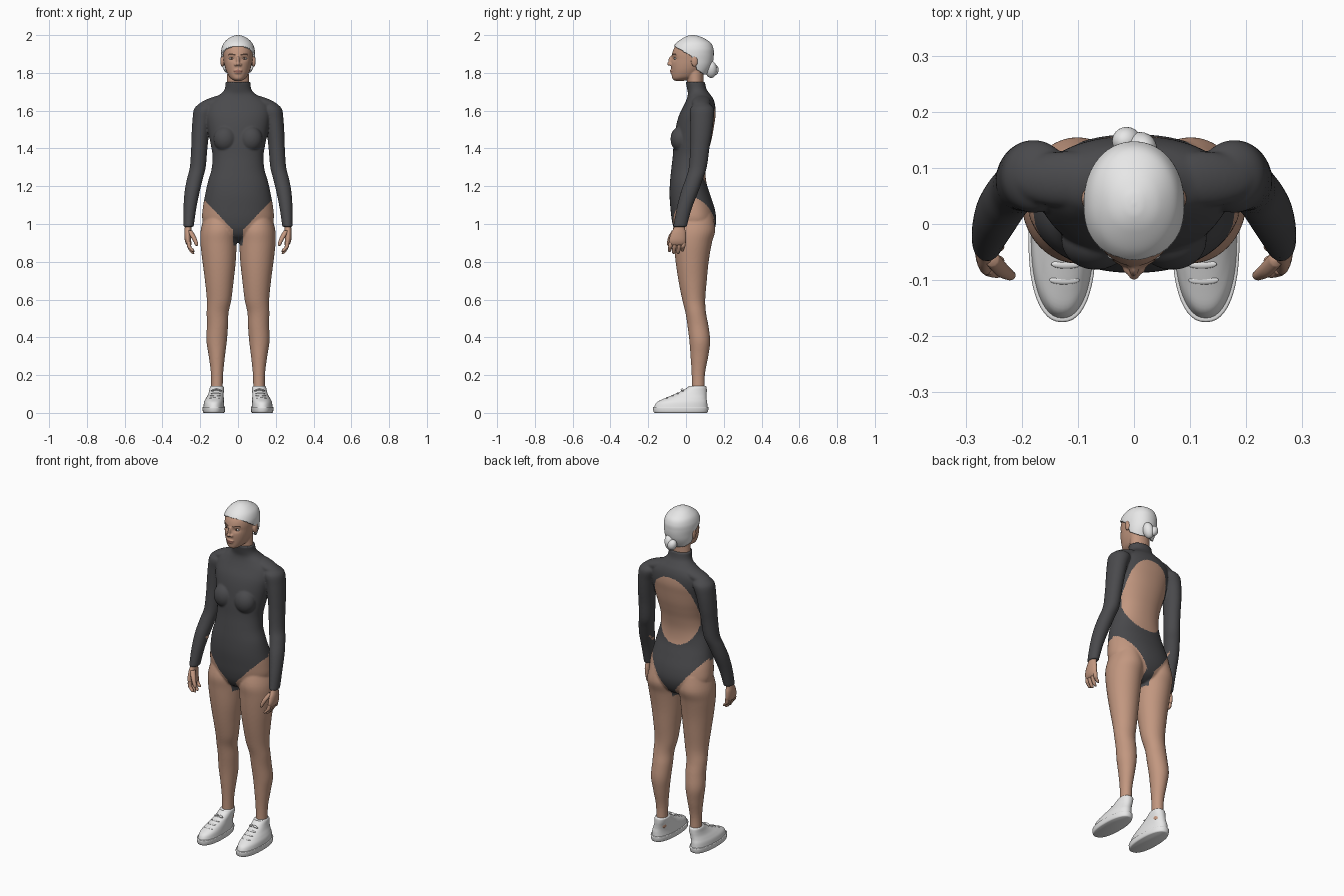
import bpy, bmesh, math
from mathutils import Matrix, Vector


def material(name, rgb):
    m = bpy.data.materials.new(name)
    m.diffuse_color = (*rgb, 1)
    return m


SKIN = material("skin", (0.54, 0.31, 0.215))
SUIT = material("dark grey fabric", (0.068, 0.068, 0.073))
WHITE = material("white", (0.8, 0.8, 0.8))
LIPS = material("lips", (0.36, 0.16, 0.12))
BROWN = material("dark brown", (0.09, 0.05, 0.035))


def spline(pts, steps):
    """Catmull-Rom interpolation of equal-length tuples."""
    out = []
    for i in range(len(pts) - 1):
        a, b, c, d = (pts[max(i - 1, 0)], pts[i], pts[i + 1], pts[min(i + 2, len(pts) - 1)])
        for s in range(steps):
            t = s / steps
            out.append([0.5 * (2 * q + (r - p) * t + (2 * p - 5 * q + 4 * r - w) * t * t
                               + (3 * q - p - 3 * r + w) * t ** 3)
                        for p, q, r, w in zip(a, b, c, d)])
    return out + [list(pts[-1])]


def loft(bm, rings, sx=1, segs=40, steps=5, power=2.0):
    """Closed body through horizontal rings (z, centre x, half width, y front, y back)."""
    loops = []
    for z, x, hw, yf, yb in spline(rings, steps):
        loop = []
        for k in range(segs):
            a = 2 * math.pi * k / segs
            c, s = math.cos(a), math.sin(a)
            c = math.copysign(abs(c) ** (2 / power), c)
            s = math.copysign(abs(s) ** (2 / power), s)
            loop.append(bm.verts.new((sx * (x + hw * c), (yf + yb) / 2 + (yb - yf) / 2 * s, z)))
        loops.append(loop)
    for p, q in zip(loops, loops[1:]):
        for k in range(segs):
            n = (k + 1) % segs
            bm.faces.new((p[k], p[n], q[n], q[k]))
    bm.faces.new(loops[0])
    bm.faces.new(loops[-1])


def ball(bm, centre, radii, tilt=0.0):
    m = (Matrix.Translation(centre) @ Matrix.Rotation(tilt, 4, 'Y')
         @ Matrix.Diagonal((*radii, 1)))
    bmesh.ops.create_uvsphere(bm, u_segments=24, v_segments=16, radius=1, matrix=m)


def finish(name, bm, mat, sharp=None):
    bmesh.ops.recalc_face_normals(bm, faces=bm.faces[:])
    me = bpy.data.meshes.new(name)
    bm.to_mesh(me)
    bm.free()
    ob = bpy.data.objects.new(name, me)
    bpy.context.collection.objects.link(ob)
    me.materials.append(mat)
    for p in me.polygons:
        p.use_smooth = True
    if sharp:
        me.set_sharp_from_angle(angle=math.radians(sharp))
    return ob


def fuse(ob, voxel, mats, rule, rounds):
    """Melt overlapping shells into one skin, then colour faces by rule."""
    r = ob.modifiers.new("fuse", 'REMESH')
    r.mode, r.voxel_size = 'VOXEL', voxel
    s = ob.modifiers.new("soften", 'SMOOTH')
    s.factor, s.iterations = 0.5, rounds
    dg = bpy.context.evaluated_depsgraph_get()
    me = bpy.data.meshes.new_from_object(ob.evaluated_get(dg))
    ob.modifiers.clear()
    ob.data = me
    me.materials.clear()
    for m in mats:
        me.materials.append(m)
    for p in me.polygons:
        p.use_smooth = True
        p.material_index = rule(p.center)


# Body: torso, bust, shoulders, arms and legs fused together
bm = bmesh.new()
loft(bm, [(.903, 0, .03, .02, .08), (.93, 0, .10, -.035, .125), (.97, 0, .16, -.062, .15),
          (1.02, 0, .188, -.075, .16), (1.08, 0, .187, -.082, .152), (1.15, 0, .175, -.087, .13),
          (1.22, 0, .16, -.085, .108), (1.29, 0, .14, -.078, .103), (1.36, 0, .135, -.07, .113),
          (1.42, 0, .144, -.066, .128), (1.47, 0, .154, -.06, .14), (1.53, 0, .165, -.05, .15),
          (1.58, 0, .172, -.035, .157), (1.63, 0, .165, -.01, .154), (1.665, 0, .13, .005, .143),
          (1.69, 0, .09, .01, .125), (1.715, 0, .07, .006, .108), (1.752, 0, .066, -.002, .1)],
     segs=64, power=2.15)
ARM = [(1.64, .165, .035, .05, .12), (1.61, .174, .058, .022, .148), (1.55, .19, .051, .022, .146),
       (1.47, .2, .046, .023, .136), (1.4, .205, .043, .022, .124), (1.3, .213, .042, .015, .11),
       (1.24, .228, .042, -.002, .09), (1.17, .243, .04, -.027, .065), (1.08, .255, .034, -.05, .03),
       (.985, .262, .027, -.068, .004)]
LEG = [(1.05, .1, .075, -.05, .14), (.97, .101, .096, -.07, .155), (.9, .103, .096, -.065, .137),
       (.8, .1, .088, -.055, .12), (.7, .099, .076, -.04, .11), (.6, .1, .065, -.02, .102),
       (.53, .108, .058, -.003, .106), (.46, .109, .056, .008, .119), (.38, .113, .054, .018, .128),
       (.3, .112, .043, .024, .118), (.2, .111, .032, .03, .1), (.08, .112, .031, .03, .1)]
for sx in (1, -1):
    loft(bm, ARM, sx)
    loft(bm, LEG, sx)
    ball(bm, (sx * .068, -.028, 1.45), (.062, .054, .068))
    ball(bm, (sx * .12, .08, 1.645), (.105, .05, .03), sx * .3)
body = finish("body", bm, SKIN)


def body_rule(c):
    x, y, z = abs(c.x), c.y, c.z
    if x > .21:                                   # sleeves
        return int(z > .985)
    if y > .05 and (x / .135) ** 2.4 + (abs(z - 1.415) / .205) ** 2.4 < 1:
        return 0                                  # open back
    if x < .025 and z > .885:                     # gusset
        return 1
    return int(z > (.94 + 1.05 * x if y < .03 else .92 + 1.25 * x))


fuse(body, .005, [SKIN, SUIT], body_rule, 6)

# Hands: palm, fingers and thumb
for sx, side in ((1, "left"), (-1, "right")):
    bm = bmesh.new()
    loft(bm, [(1.01, .262, .018, -.055, -.005), (.98, .264, .018, -.064, -.006),
              (.95, .266, .018, -.08, .0), (.915, .265, .017, -.09, .0),
              (.893, .26, .014, -.088, -.004), (.885, .257, .006, -.075, -.02)], sx, 24)
    for y, tip in ((-.08, .852), (-.058, .842), (-.034, .842), (-.012, .855)):
        loft(bm, [(.905, .261, .011, y - .011, y + .011), (.88, .258, .011, y - .014, y + .008),
                  (tip + .012, .245, .01, y - .016, y + .003),
                  (tip + .002, .238, .007, y - .014, y), (tip, .236, .002, y - .009, y - .006)], sx, 12)
    loft(bm, [(.965, .255, .013, -.075, -.045), (.935, .238, .014, -.093, -.066),
              (.905, .224, .011, -.1, -.08), (.888, .219, .008, -.099, -.084),
              (.884, .218, .002, -.093, -.09)], sx, 12)
    finish(side + "_hand", bm, SKIN)

# Head: skull, neck, ears, nose, lips
bm = bmesh.new()
loft(bm, [(1.757, 0, .015, -.055, -.015), (1.766, 0, .032, -.07, .02), (1.78, 0, .047, -.075, .06),
          (1.81, 0, .062, -.077, .09), (1.84, 0, .071, -.079, .12), (1.87, 0, .076, -.077, .134),
          (1.9, 0, .079, -.074, .137), (1.93, 0, .077, -.064, .134), (1.96, 0, .064, -.042, .118),
          (1.983, 0, .037, -.008, .08), (1.99, 0, .01, .02, .05)], power=2.1)
loft(bm, [(1.7, 0, .06, .01, .095), (1.76, 0, .058, .006, .092), (1.85, 0, .056, .0, .095)])
ball(bm, (0, -.078, 1.863), (.009, .016, .027))
ball(bm, (0, -.088, 1.848), (.011, .012, .01))
ball(bm, (0, -.074, 1.812), (.023, .011, .007))
ball(bm, (0, -.073, 1.801), (.02, .011, .007))
for sx in (1, -1):
    ball(bm, (sx * .012, -.079, 1.844), (.009, .01, .008))
    ball(bm, (sx * .083, .045, 1.862), (.011, .018, .03))
head = finish("head", bm, SKIN)


def head_rule(c):
    x, z = abs(c.x), c.z
    if c.y < -.055 and x < .025 and abs(z - 1.807) < .011 * (1 - x / .032):
        return 1
    if c.y < -.03 and .014 < x < .053 and abs(z - 1.898 + 8 * (x - .037) ** 2) < .0035:
        return 2
    return 0


fuse(head, .0035, [SKIN, LIPS, BROWN], head_rule, 4)
for v in head.data.vertices:                      # eye sockets
    if v.co.y < 0:
        d = ((abs(v.co.x) - .033) / .018) ** 2 + ((v.co.z - 1.876) / .012) ** 2
        v.co.y += .008 * math.exp(-d)

# Eyes
for sx, side in ((1, "left"), (-1, "right")):
    for name, y, r, mat in (("eye", -.056, (.014, .008, .006), WHITE),
                            ("iris", -.0615, (.0055, .004, .0055), BROWN)):
        bm = bmesh.new()
        ball(bm, (sx * .033, y, 1.876), r)
        finish(f"{side}_{name}", bm, mat)

# Hair: a cap cut along the hairline
HAIRLINE = [(-.2, 1.948), (-.06, 1.942), (.02, 1.893), (.04, 1.875), (.06, 1.815), (.1, 1.79), (.3, 1.785)]


def hairline(y):
    for (a, za), (b, zb) in zip(HAIRLINE, HAIRLINE[1:]):
        if y <= b:
            return za + (zb - za) * (y - a) / (b - a)
    return 1.785


bm = bmesh.new()
loft(bm, [(1.775, 0, .06, .0, .1), (1.81, 0, .075, -.03, .123), (1.84, 0, .084, -.06, .138),
          (1.87, 0, .088, -.075, .145), (1.9, 0, .09, -.078, .147), (1.93, 0, .087, -.071, .145),
          (1.96, 0, .074, -.05, .13), (1.985, 0, .047, -.015, .092), (1.997, 0, .02, .012, .06),
          (2.0, 0, .003, .033, .04)], segs=96, steps=10, power=2.1)
bmesh.ops.recalc_face_normals(bm, faces=bm.faces[:])
low = []
for f in bm.faces:
    c = f.calc_center_median()
    if c.z < hairline(c.y):
        low.append(f)
bmesh.ops.delete(bm, geom=low, context='FACES')
hair = finish("hair", bm, WHITE)
thick = hair.modifiers.new("thickness", 'SOLIDIFY')
thick.thickness, thick.offset = .012, -1

# Bun: two coiled lumps
bm = bmesh.new()
ball(bm, (.011, .133, 1.818), (.029, .031, .046), .25)
ball(bm, (-.013, .148, 1.816), (.025, .025, .031), -.4)
finish("hair_bun", bm, WHITE)

# Shoes: sole, upper and laces
for sx, side in ((1, "left"), (-1, "right")):
    bm = bmesh.new()
    loft(bm, [(0, .128, .053, -.165, .11), (.006, .128, .058, -.172, .116),
              (.028, .128, .06, -.175, .119), (.032, .128, .057, -.171, .115)], sx, 48, 3, 2.3)
    finish(side + "_sole", bm, WHITE, 50)
    bm = bmesh.new()
    loft(bm, [(.025, .128, .056, -.17, .114), (.055, .127, .053, -.156, .112),
              (.075, .123, .048, -.118, .109), (.095, .118, .042, -.07, .109),
              (.115, .114, .039, -.025, .11), (.135, .112, .037, .008, .109),
              (.142, .112, .033, .014, .104)], sx, 48, 5, 2.2)
    finish(side + "_shoe", bm, WHITE, 60)
    bm = bmesh.new()
    for i in range(4):                            # lace rows
        t = i / 3
        ball(bm, (sx * (.124 - .01 * t), -.1 + .085 * t, .078 + .037 * t), (.027, .008, .005))
    for k in (1, -1):                             # bow loops
        ball(bm, (sx * .114 + k * .014, -.02, .122), (.015, .008, .005), k * .3)
    finish(side + "_laces", bm, WHITE)
